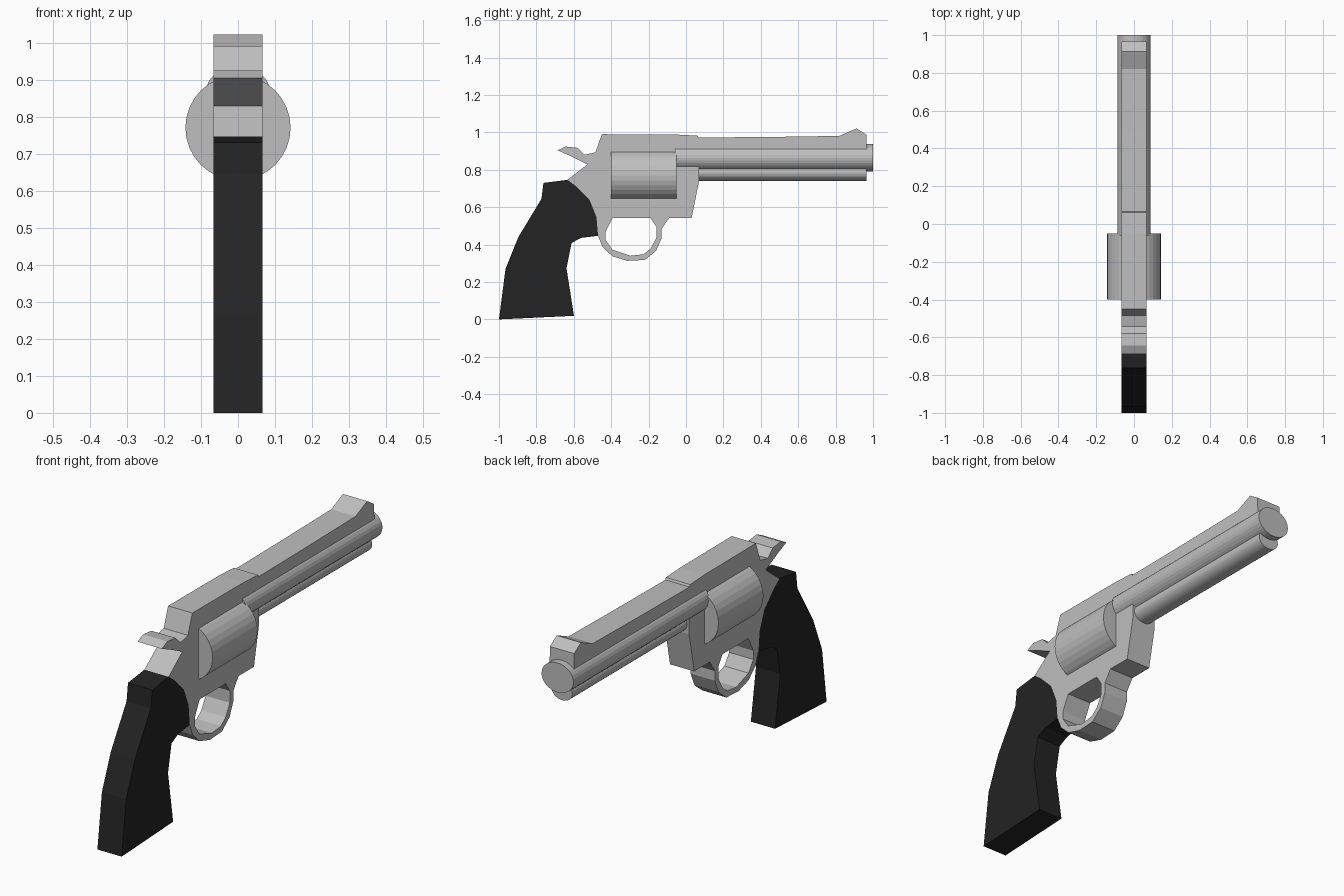
import bpy, bmesh, math
from mathutils import Matrix

cube = bpy.data.objects.get("Cube")
if cube:
    bpy.data.objects.remove(cube, do_unlink=True)


def make_material(name, value):
    mat = bpy.data.materials.new(name)
    mat.use_nodes = True
    color = (value, value, value, 1)
    mat.diffuse_color = color
    mat.node_tree.nodes["Principled BSDF"].inputs["Base Color"].default_value = color
    return mat


steel = make_material("silver_steel", 0.52)
rubber = make_material("black_grip", 0.017)

HALF_WIDTH = 0.066
# Turns a flat outline drawn in XY into one standing in the YZ plane
STAND_UP = Matrix(((0, 0, 1, 0), (1, 0, 0, 0), (0, 1, 0, 0), (0, 0, 0, 1)))


def add_mesh(name, bm, mat):
    bmesh.ops.recalc_face_normals(bm, faces=bm.faces)
    mesh = bpy.data.meshes.new(name)
    bm.to_mesh(mesh)
    bm.free()
    mesh.materials.clear()
    mesh.materials.append(mat)
    obj = bpy.data.objects.new(name, mesh)
    bpy.context.collection.objects.link(obj)
    return obj


def slab(name, outlines, mat):
    """Extruded side profile; outlines after the first are holes."""
    curve = bpy.data.curves.new(name + "_profile", "CURVE")
    curve.dimensions = "2D"
    curve.fill_mode = "BOTH"
    curve.extrude = HALF_WIDTH
    for outline in outlines:
        spline = curve.splines.new("POLY")
        spline.points.add(len(outline) - 1)
        for point, (y, z) in zip(spline.points, outline):
            point.co = (y, z, 0, 1)
        spline.use_cyclic_u = True
    temp = bpy.data.objects.new(name + "_profile", curve)
    mesh = bpy.data.meshes.new_from_object(temp)
    bm = bmesh.new()
    bm.from_mesh(mesh)
    bpy.data.objects.remove(temp)
    bpy.data.curves.remove(curve)
    bpy.data.meshes.remove(mesh)
    bmesh.ops.remove_doubles(bm, verts=bm.verts, dist=0.0001)
    for face in bm.faces:
        face.smooth = False
    bm.transform(STAND_UP)
    return add_mesh(name, bm, mat)


def rod(name, y0, y1, z, rx, rz, sides=32):
    """Flat-sided elliptical cylinder lying along Y."""
    bm = bmesh.new()
    bmesh.ops.create_cone(bm, cap_ends=True, segments=sides,
                          radius1=1, radius2=1, depth=y1 - y0)
    bm.transform(Matrix.Translation((0, (y0 + y1) / 2, z))
                 @ Matrix.Diagonal((rx, 1, rz, 1))
                 @ Matrix.Rotation(math.pi / 2, 4, "X"))
    return add_mesh(name, bm, steel)


# Frame with top rib, front sight, hammer and trigger guard
grip_joint = [(-.47, .447), (-.479, .548), (-.516, .639), (-.591, .714), (-.634, .746)]
hammer = [(-.527, .829), (-.623, .876), (-.687, .904), (-.644, .924),
          (-.58, .917), (-.543, .88), (-.484, .893)]
top_rib = [(-.45, .99), (-.05, .988), (.062, .982), (.067, .972), (.5, .976),
           (.82, .981), (.912, 1.021), (.965, .987), (.967, .91), (.82, .905)]
front_edge = [(.07, .905), (.07, .74), (.03, .542), (-.09, .542)]
guard_outer = [(-.13, .485), (-.13, .435), (-.16, .366), (-.22, .318),
               (-.313, .313), (-.393, .337), (-.447, .388)]
guard_hole = [(-.393, .543), (-.19, .543), (-.158, .495), (-.158, .436),
              (-.19, .377), (-.227, .348), (-.297, .34), (-.393, .372),
              (-.43, .425), (-.43, .468)]
slab("frame", [grip_joint + hammer + top_rib + front_edge + guard_outer,
               guard_hole], steel)

# Curved grip sharing the joint line with the frame
grip_back = [(-.762, .73), (-.773, .644), (-.896, .441), (-.965, .27), (-1, 0)]
grip_front = [(-.599, .019), (-.639, .273), (-.612, .409), (-.559, .436)]
slab("grip", [grip_joint + grip_back + grip_front], rubber)

# Round parts
rod("cylinder", -.40, -.05, .77, .142, .142)
rod("barrel", -.06, 1.0, .864, .087, .073)
rod("ejector_rod_housing", -.06, .965, .785, .056, .045)
